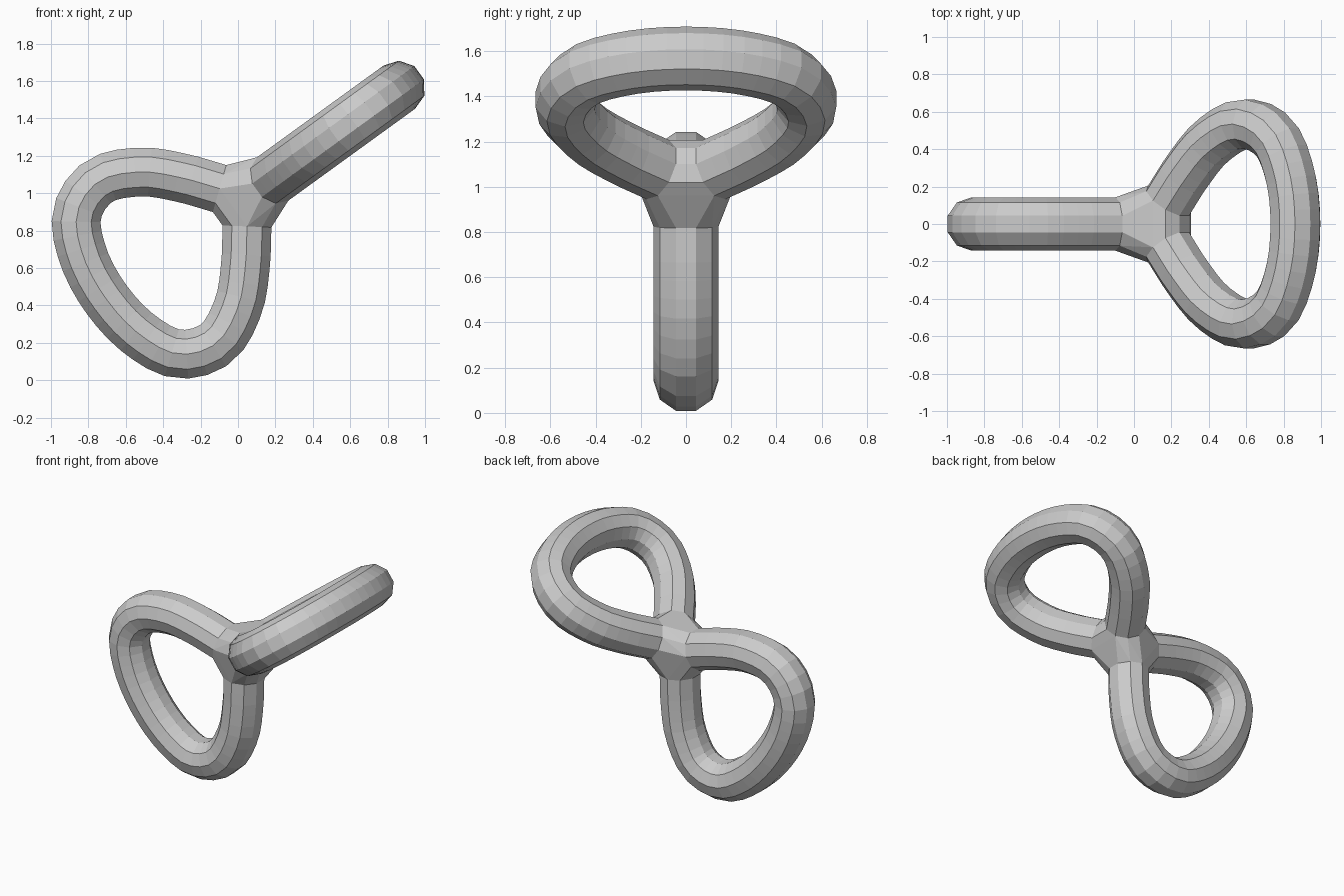
import bpy, bmesh, math
from mathutils import Vector

if "Cube" in bpy.data.objects:
    bpy.data.objects.remove(bpy.data.objects["Cube"])

SIDES, STEPS, R = 10, 36, 0.143
D = Vector((0.81, 0, 0.587)).normalized()    # axis shared by both loops
N = Vector((-D.z, 0, D.x))
Y = Vector((0, 1, 0))
O = Vector((0.08, 0, 1.0))                   # where the loops meet

# half of one loop's centre line: (distance along axis, sideways)
half = [(0.13, 0.125), (0.26, 0.29), (0.42, 0.445), (0.63, 0.535),
        (0.83, 0.46), (0.935, 0.25), (0.967, 0)]
path = [Vector(p) for p in half] + [Vector((a, -b)) for a, b in half[-2::-1]]


def spline(pts, n):
    """Evenly spaced samples and tangents on a Catmull-Rom curve."""
    p = [pts[0] * 2 - pts[1]] + pts + [pts[-1] * 2 - pts[-2]]
    dense = []
    for i in range(1, len(p) - 2):
        a, b, c, d = p[i - 1:i + 3]
        for k in range(40):
            t = k / 40
            dense.append(0.5 * (2 * b + (c - a) * t + (2 * a - 5 * b + 4 * c - d) * t * t
                                + (3 * b - a - 3 * c + d) * t ** 3))
    dense.append(pts[-1])
    length = [0]
    for a, b in zip(dense, dense[1:]):
        length.append(length[-1] + (b - a).length)
    out, j = [], 0
    for i in range(n + 1):
        while j < len(dense) - 2 and length[j + 1] < length[-1] * i / n:
            j += 1
        out.append((dense[j + 1] if i else dense[0], (dense[j + 1] - dense[j]).normalized()))
    out[-1] = (dense[-1], out[-1][1])
    return out


bm = bmesh.new()


def loop_tube(axis, side, up):
    """Sweep a ten-sided ring along the loop; returns its two end rings."""
    rings = []
    for c, t in spline(path, STEPS):
        outward = Vector((t.y, -t.x))
        if outward.dot(c - Vector((0.6, 0))) < 0:
            outward = -outward
        centre = O + axis * c.x + side * c.y
        out3 = axis * outward.x + side * outward.y
        ring = []
        for k in range(SIDES):
            a = math.radians(18) + math.tau * k / SIDES
            ring.append(bm.verts.new(centre + R * (0.96 * math.cos(a) * out3 + math.sin(a) * up)))
        rings.append(ring)
    for r, q in zip(rings, rings[1:]):
        for k in range(SIDES):
            m = (k + 1) % SIDES
            bm.faces.new((r[k], r[m], q[m], q[k]))
    return [rings[0], rings[-1]]


# two equal loops at right angles
ends = loop_tube(-D, N, Y) + loop_tube(D, Y, N)

# faceted junction: hull over the four open ends
hub = bmesh.new()
owner = {}
for i, ring in enumerate(ends):
    for v in ring:
        owner[hub.verts.new(v.co)] = (i, v)
res = bmesh.ops.convex_hull(hub, input=list(hub.verts), use_existing_faces=False)
for f in hub.faces:
    vs = [owner[v] for v in f.verts]
    if len({i for i, _ in vs}) > 1:
        bm.faces.new([v for _, v in vs])
hub.free()
bmesh.ops.recalc_face_normals(bm, faces=bm.faces)

mesh = bpy.data.meshes.new("twisted_figure_eight")
bm.to_mesh(mesh)
bm.free()
obj = bpy.data.objects.new("twisted_figure_eight", mesh)
bpy.context.collection.objects.link(obj)
